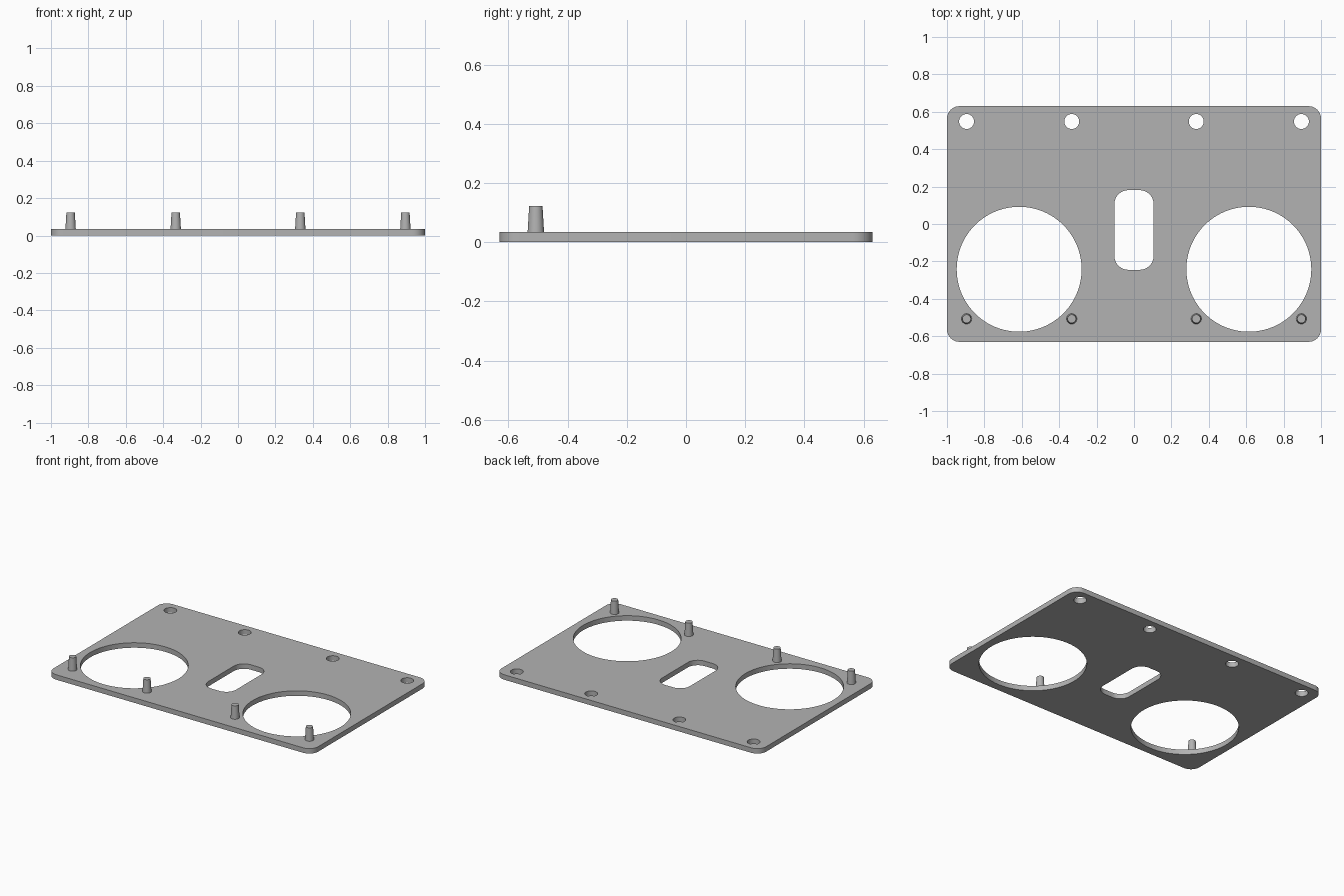
import bpy
import bmesh
import math

cube = bpy.data.objects.get("Cube")
if cube:
    bpy.data.objects.remove(cube, do_unlink=True)

THICK = 0.034
PEG_TOP = 0.123
COLUMNS = (-0.895, -0.333, 0.333, 0.895)

grey = bpy.data.materials.new("plain grey")
grey.use_nodes = True
COLOUR = (0.45, 0.45, 0.45, 1.0)
grey.diffuse_color = COLOUR
grey.node_tree.nodes["Principled BSDF"].inputs["Base Color"].default_value = COLOUR


def circle(cx, cy, r, n):
    return [(cx + r * math.cos(2 * math.pi * i / n),
             cy + r * math.sin(2 * math.pi * i / n)) for i in range(n)]


def rounded_rect(cx, cy, hx, hy, r, n=10):
    pts = []
    for k, (sx, sy) in enumerate(((1, 1), (-1, 1), (-1, -1), (1, -1))):
        for i in range(n + 1):
            a = math.pi / 2 * (k + i / n)
            pts.append((cx + sx * (hx - r) + r * math.cos(a),
                        cy + sy * (hy - r) + r * math.sin(a)))
    return pts


def finish(name, bm):
    bmesh.ops.recalc_face_normals(bm, faces=bm.faces[:])
    mesh = bpy.data.meshes.new(name)
    bm.to_mesh(mesh)
    bm.free()
    mesh.materials.append(grey)
    obj = bpy.data.objects.new(name, mesh)
    bpy.context.collection.objects.link(obj)
    bpy.ops.object.select_all(action='DESELECT')
    obj.select_set(True)
    bpy.context.view_layer.objects.active = obj
    bpy.ops.object.shade_smooth_by_angle(angle=math.radians(30))
    return obj


# Plate outline with two large openings, a central slot and a row of peg holes
loops = [rounded_rect(0, 0, 1.0, 0.63, 0.067),
         rounded_rect(0, -0.032, 0.105, 0.213, 0.075)]
loops += [circle(s * 0.614, -0.242, 0.334, 96) for s in (-1, 1)]
loops += [circle(x, 0.548, 0.04, 32) for x in COLUMNS]

# Fill the outline, then extrude it to the plate thickness
bm = bmesh.new()
edges = []
for loop in loops:
    verts = [bm.verts.new((x, y, 0)) for x, y in loop]
    edges += [bm.edges.new((verts[i - 1], verts[i])) for i in range(len(verts))]
bmesh.ops.triangle_fill(bm, edges=edges, use_beauty=True, use_dissolve=False)
ext = bmesh.ops.extrude_face_region(bm, geom=bm.faces[:], use_keep_orig=True)
top = [g for g in ext["geom"] if isinstance(g, bmesh.types.BMVert)]
bmesh.ops.translate(bm, verts=top, vec=(0, 0, THICK))
finish("plate", bm)

# Tapered locating pegs along the front edge
BASE = THICK - 0.005
for i, x in enumerate(COLUMNS):
    bm = bmesh.new()
    bmesh.ops.create_cone(bm, cap_ends=True, segments=32, radius1=0.028,
                          radius2=0.0225, depth=PEG_TOP - BASE)
    bmesh.ops.translate(bm, verts=bm.verts[:], vec=(x, -0.507, (PEG_TOP + BASE) / 2))
    finish(f"peg_{i + 1}", bm)
